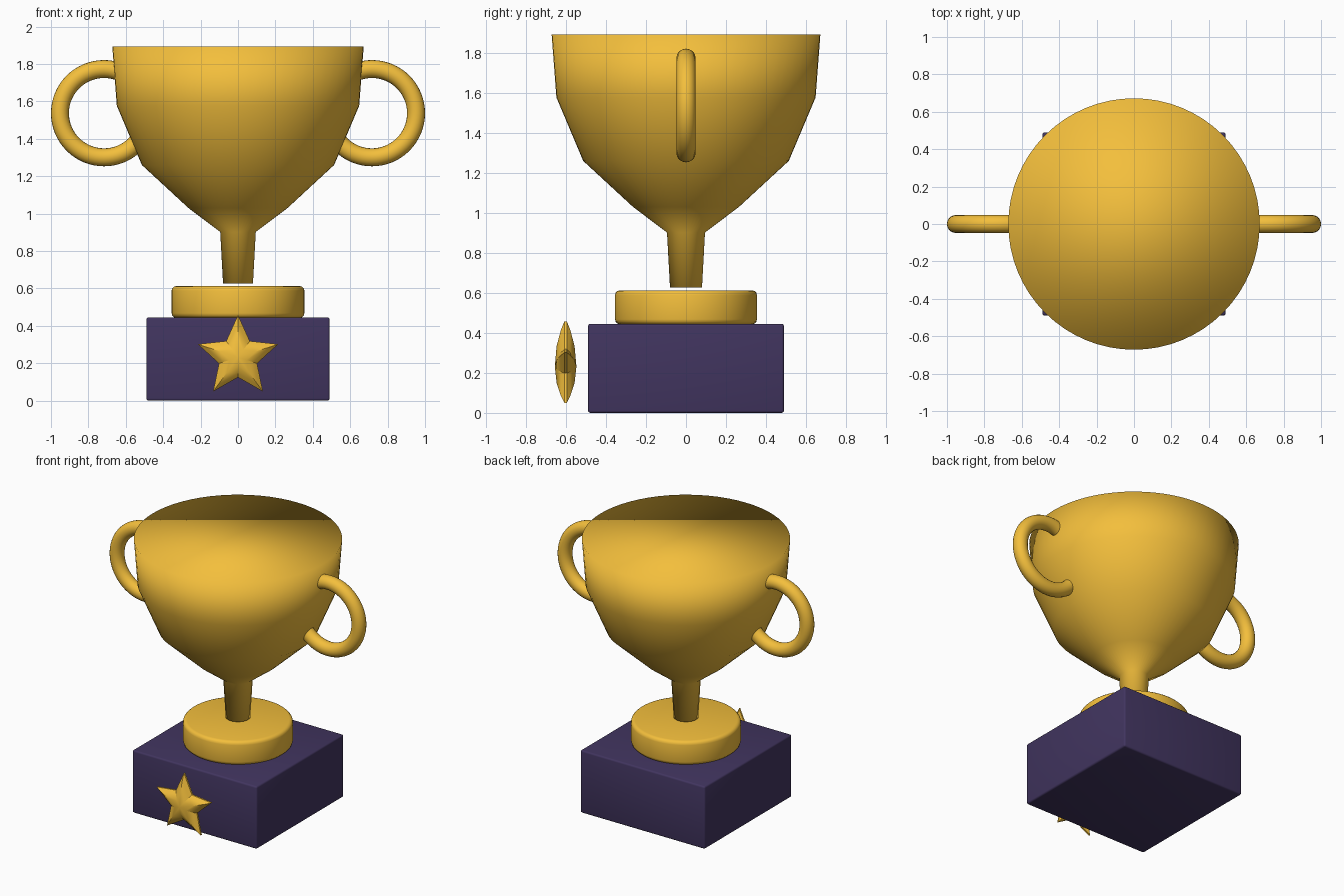
import bpy, bmesh
from math import pi, sin, cos, radians

if "Cube" in bpy.data.objects:
    bpy.data.objects.remove(bpy.data.objects["Cube"])


def material(name, rgb):
    m = bpy.data.materials.new(name)
    m.diffuse_color = (*rgb, 1)
    m.use_nodes = True
    m.node_tree.nodes["Principled BSDF"].inputs["Base Color"].default_value = m.diffuse_color
    return m


GOLD = material("gold", (0.90, 0.52, 0.045))
PURPLE = material("dark_purple", (0.053, 0.035, 0.115))


def finish(ob, name, mat, angle=None, bevel=0):
    ob.name = name
    ob.data.materials.append(mat)
    bpy.ops.object.select_all(action='DESELECT')
    ob.select_set(True)
    bpy.context.view_layer.objects.active = ob
    if bevel:
        mod = ob.modifiers.new("bevel", 'BEVEL')
        mod.width, mod.segments = bevel, 3
        mod.limit_method = 'ANGLE'
        bpy.ops.object.modifier_apply(modifier=mod.name)
    if angle:
        bpy.ops.object.shade_smooth_by_angle(angle=radians(angle))
    else:
        bpy.ops.object.shade_smooth()
    return ob


def from_bmesh(bm):
    bmesh.ops.recalc_face_normals(bm, faces=bm.faces)
    me = bpy.data.meshes.new("mesh")
    bm.to_mesh(me)
    bm.free()
    ob = bpy.data.objects.new("part", me)
    bpy.context.collection.objects.link(ob)
    return ob


def skin(bm, rings):
    # bridge consecutive vertex rings with quads
    for a, b in zip(rings, rings[1:]):
        n = len(a)
        for i in range(n):
            j = (i + 1) % n
            bm.faces.new((a[i], a[j], b[j], b[i]))


# plinth
bpy.ops.mesh.primitive_cube_add(size=1, location=(0, 0, 0.2225))
plinth = bpy.context.object
plinth.scale = (0.98, 0.98, 0.445)
bpy.ops.object.transform_apply(location=False, rotation=False, scale=True)
finish(plinth, "plinth", PURPLE, angle=40, bevel=0.012)

# round foot
bpy.ops.mesh.primitive_cylinder_add(vertices=64, radius=0.355, depth=0.17, location=(0, 0, 0.528))
finish(bpy.context.object, "foot_disc", GOLD, angle=40, bevel=0.025)

# bowl and stem: closed, fully smooth lathe with a flat top
profile = [(0.08, 0.627), (0.095, 0.902), (0.265, 1.03),
           (0.514, 1.26), (0.648, 1.577), (0.672, 1.893)]
N = 64
bm = bmesh.new()
rings = [[bm.verts.new((r * cos(2 * pi * i / N), r * sin(2 * pi * i / N), z)) for i in range(N)]
         for r, z in profile]
skin(bm, rings)
bm.faces.new(rings[0])
bm.faces.new(rings[-1])
finish(from_bmesh(bm), "bowl_and_stem", GOLD)

# ring handles
for side, name in ((-1, "left_handle"), (1, "right_handle")):
    bpy.ops.mesh.primitive_torus_add(major_segments=64, minor_segments=20,
                                     major_radius=0.236, minor_radius=0.048,
                                     location=(side * 0.716, 0, 1.537), rotation=(pi / 2, 0, 0))
    finish(bpy.context.object, name, GOLD)

# puffed star floating in front of the plinth
bm = bmesh.new()
Y, Z = -0.602, 0.232


def star_ring(scale, dy):
    pts = []
    for i in range(10):
        r = (0.107 if i % 2 else 0.226) * scale
        a = pi / 2 + i * pi / 5
        pts.append(bm.verts.new((r * cos(a), Y + dy, Z + r * sin(a))))
    return pts


rings = [star_ring(s, y) for s, y in
         ((0.45, -0.045), (0.8, -0.024), (1, -0.006), (1, 0.006), (0.8, 0.024), (0.45, 0.045))]
skin(bm, rings)
for ring, dy in ((rings[0], -0.054), (rings[-1], 0.054)):
    tip = bm.verts.new((0, Y + dy, Z))
    for i in range(10):
        bm.faces.new((ring[i], ring[(i + 1) % 10], tip))
finish(from_bmesh(bm), "star", GOLD, angle=30)
